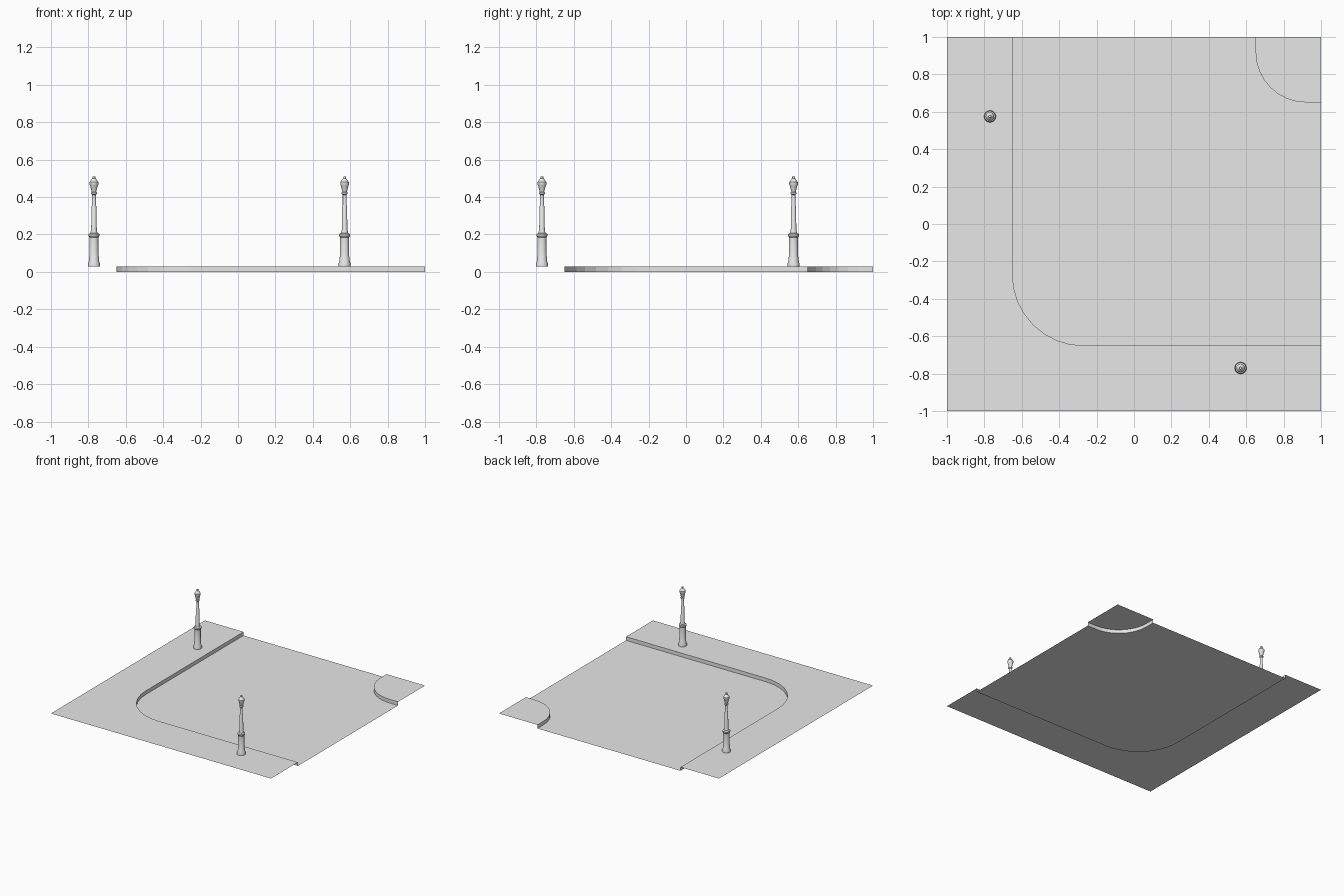
import bpy
import bmesh
from math import cos, sin, pi, radians

cube = bpy.data.objects.get("Cube")
if cube:
    bpy.data.objects.remove(cube, do_unlink=True)

KERB = 0.65      # distance of the kerb lines from the centre
HEIGHT = 0.03    # pavement height above the road

grey = bpy.data.materials.new("light grey")
grey.use_nodes = True
grey.diffuse_color = (0.8, 0.8, 0.8, 1)
grey.node_tree.nodes["Principled BSDF"].inputs["Base Color"].default_value = (0.8, 0.8, 0.8, 1)


def finish(name, bm):
    mesh = bpy.data.meshes.new(name)
    bm.to_mesh(mesh)
    bm.free()
    mesh.materials.append(grey)
    obj = bpy.data.objects.new(name, mesh)
    bpy.context.collection.objects.link(obj)
    return obj


def arc(centre, radius, start, end, steps=8):
    angles = [radians(start + (end - start) * i / steps) for i in range(steps + 1)]
    return [(centre + radius * cos(a), centre + radius * sin(a)) for a in angles]


def sheet(name, outline, z, kerb=()):
    """Flat polygon with an optional kerb wall dropping to the road."""
    bm = bmesh.new()
    bm.faces.new([bm.verts.new((x, y, z)) for x, y in outline])
    for (ax, ay), (bx, by) in zip(kerb, kerb[1:]):
        corners = [(bx, by, 0), (ax, ay, 0), (ax, ay, z), (bx, by, z)]
        bm.faces.new([bm.verts.new(c) for c in corners])
    bmesh.ops.remove_doubles(bm, verts=bm.verts, dist=0.0001)
    return finish(name, bm)


# Kerb lines, each with the road on its left
outer_kerb = [(-KERB, 1)] + arc(-0.27, 0.38, 180, 270) + [(1, -KERB)]
inner_kerb = [(1, KERB)] + arc(0.92, 0.27, 270, 180) + [(KERB, 1)]

# Road and the two pavements
sheet("road", outer_kerb + inner_kerb, 0)
sheet("outer_pavement", outer_kerb[::-1] + [(-1, 1), (-1, -1), (1, -1)], HEIGHT, outer_kerb)
sheet("corner_pavement", inner_kerb[::-1] + [(1, 1)], HEIGHT, inner_kerb)

# Lamp post profile: radius, height
PROFILE = [
    (0.032, 0.03), (0.032, 0.045), (0.028, 0.055), (0.026, 0.08),      # foot
    (0.024, 0.085), (0.024, 0.185), (0.029, 0.192), (0.029, 0.203),    # pedestal
    (0.019, 0.208), (0.015, 0.225), (0.013, 0.35), (0.010, 0.357),     # shaft
    (0.010, 0.412), (0.016, 0.417), (0.016, 0.424), (0.012, 0.428),    # ring
    (0.020, 0.46), (0.023, 0.466), (0.023, 0.48), (0.019, 0.485),      # lantern
    (0.011, 0.497), (0.007, 0.5), (0.007, 0.51),                       # cap
]


def lamp(name, x, y, sides=16):
    bm = bmesh.new()
    rings = []
    for r, z in PROFILE:
        turns = [2 * pi * i / sides for i in range(sides)]
        rings.append([bm.verts.new((r * cos(a), r * sin(a), z)) for a in turns])
    for low, high in zip(rings, rings[1:]):
        for i in range(sides):
            j = (i + 1) % sides
            bm.faces.new((low[i], low[j], high[j], high[i]))
    bm.faces.new(rings[0][::-1])
    bm.faces.new(rings[-1])
    obj = finish(name, bm)
    obj.location = (x, y, 0)
    bpy.ops.object.select_all(action='DESELECT')
    obj.select_set(True)
    bpy.context.view_layer.objects.active = obj
    bpy.ops.object.shade_smooth_by_angle(angle=radians(30))


lamp("left_lamp_post", 0.57, -0.77)
lamp("right_lamp_post", -0.77, 0.575)
